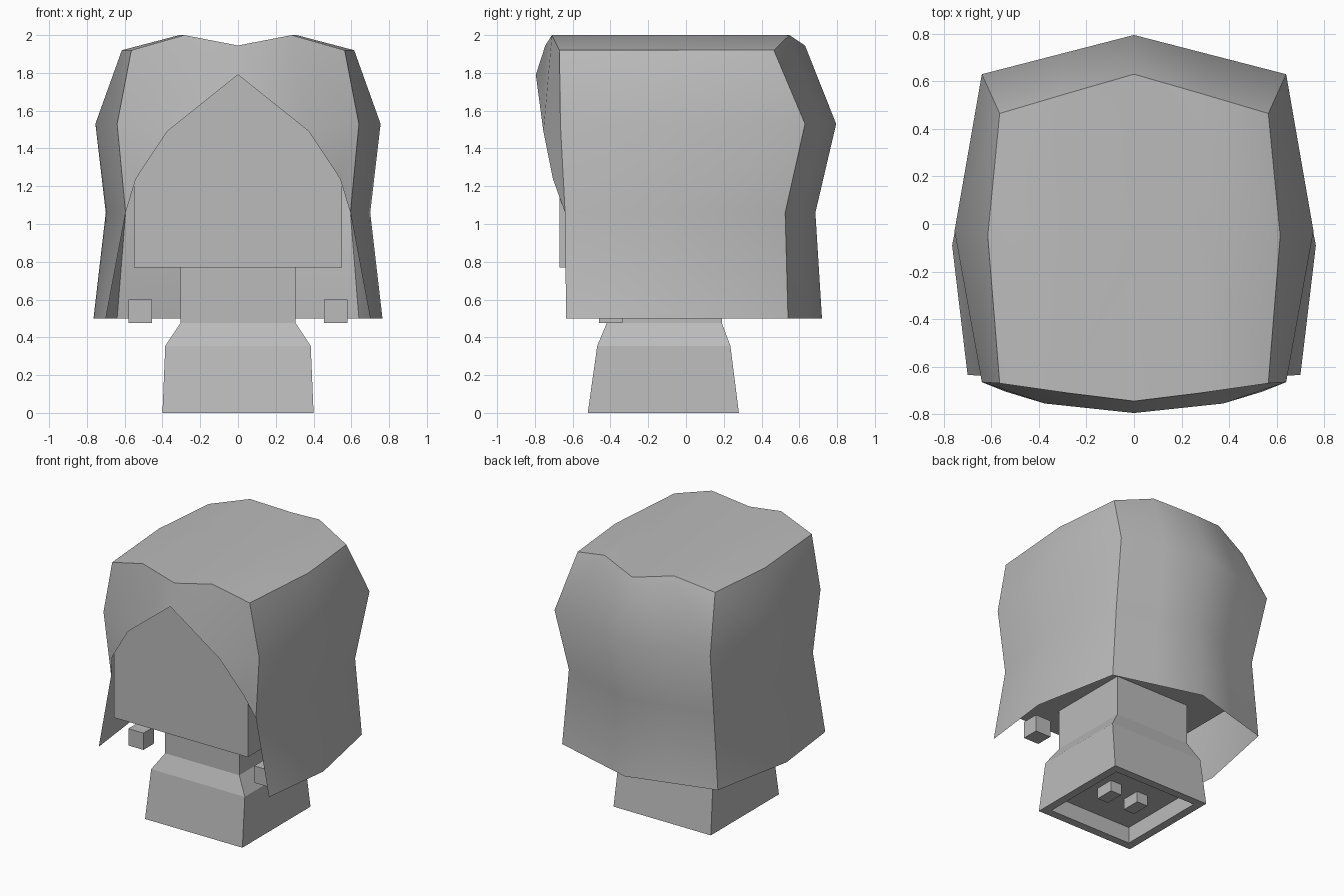
import bpy
import bmesh
import math

if "Cube" in bpy.data.objects:
    bpy.data.objects.remove(bpy.data.objects["Cube"])

GREY = (0.5, 0.5, 0.5, 1)
mat = bpy.data.materials.new("plain grey")
mat.use_nodes = True
mat.diffuse_color = GREY
mat.node_tree.nodes["Principled BSDF"].inputs["Base Color"].default_value = GREY


def finish(bm, name):
    mesh = bpy.data.meshes.new(name)
    bm.to_mesh(mesh)
    bm.free()
    obj = bpy.data.objects.new(name, mesh)
    bpy.context.collection.objects.link(obj)
    mesh.materials.append(mat)
    return obj


def box(name, x, y, z):
    bm = bmesh.new()
    bmesh.ops.create_cube(bm, size=1)
    for v in bm.verts:
        for i, (lo, hi) in enumerate((x, y, z)):
            v.co[i] = lo if v.co[i] < 0 else hi
    return finish(bm, name)


def mid(a, b):
    return tuple((p + q) / 2 for p, q in zip(a, b))


# Hair: half shell of vertical columns running from the roof rim to the hem
back = [(0, .63, 1.945), (0, .795, 1.53), (0, .685, 1.06), (0, .72, .5)]
corner = [(.565, .465, 1.92), (.64, .63, 1.53), (.595, .525, 1.06), (.64, .54, .5)]
side = [(.615, -.05, 1.92), (.755, -.03, 1.53), (.70, -.04, 1.06), (.765, -.09, .5)]
front = [(.565, -.67, 1.92), (.64, -.665, 1.53), (.595, -.64, 1.06), (.70, -.635, .5)]
quarter = [mid(a, b) for a, b in zip(back, corner)]
quarter[0] = (.285, .548, 2.0)

bm = bmesh.new()
known = {}


def face(*points):
    for p in points:
        if p not in known:
            known[p] = bm.verts.new(p)
    bm.faces.new([known[p] for p in points])


columns = [back, quarter, corner, side, front]
for a, b in zip(columns, columns[1:]):
    for i in range(3):
        face(a[i], a[i + 1], b[i + 1], b[i])

# Hair roof with a shallow centre valley
roof = [[back[0], (0, -.04, 1.945), (0, -.745, 1.945)],
        [quarter[0], (.31, -.04, 2.0), (.285, -.71, 2.0)],
        [corner[0], side[0], front[0]]]
for a, b in zip(roof, roof[1:]):
    for i in range(2):
        face(a[i], b[i], b[i + 1], a[i + 1])

# Parted fringe
peak, part, tip = (0, -.795, 1.79), (.375, -.755, 1.49), (.54, -.705, 1.24)
face(roof[0][2], roof[1][2], part, peak)
face(roof[1][2], front[0], front[1], part)
face(part, front[1], front[2], tip)

bmesh.ops.recalc_face_normals(bm, faces=bm.faces)
top = max(bm.faces, key=lambda f: f.calc_center_median().z)
if top.normal.z < 0:
    bmesh.ops.reverse_faces(bm, faces=bm.faces)
hair = finish(bm, "hair")
mirror = hair.modifiers.new("mirror", 'MIRROR')
mirror.use_clip = True
bpy.ops.object.select_all(action='DESELECT')
hair.select_set(True)
bpy.context.view_layer.objects.active = hair
bpy.ops.object.shade_smooth_by_angle(angle=math.radians(40))

# Head block behind the fringe
box("head", (-.55, .55), (-.67, .45), (.77, 1.8))

# Neck: stacked rectangles, ending in a recessed underside
bm = bmesh.new()
sections = [(.305, -.42, .19, .78), (.305, -.42, .19, .475),
            (.385, -.47, .235, .355), (.40, -.52, .28, 0),
            (.34, -.46, .22, 0), (.34, -.46, .22, .12)]
rings = [[bm.verts.new(p) for p in ((-w, y0, z), (w, y0, z), (w, y1, z), (-w, y1, z))]
         for w, y0, y1, z in sections]
for a, b in zip(rings, rings[1:]):
    for i in range(4):
        j = (i + 1) % 4
        bm.faces.new((a[i], b[i], b[j], a[j]))
bm.faces.new(rings[0])
bm.faces.new(rings[-1][::-1])
bmesh.ops.recalc_face_normals(bm, faces=bm.faces)
finish(bm, "neck")

# Earrings and the pegs inside the neck recess
for label, s in (("left", 1), ("right", -1)):
    box(label + "_earring", sorted((s * .455, s * .58)), (-.46, -.335), (.475, .6))
    box(label + "_peg", sorted((s * .07, s * .16)), (-.19, -.05), (.04, .12))
